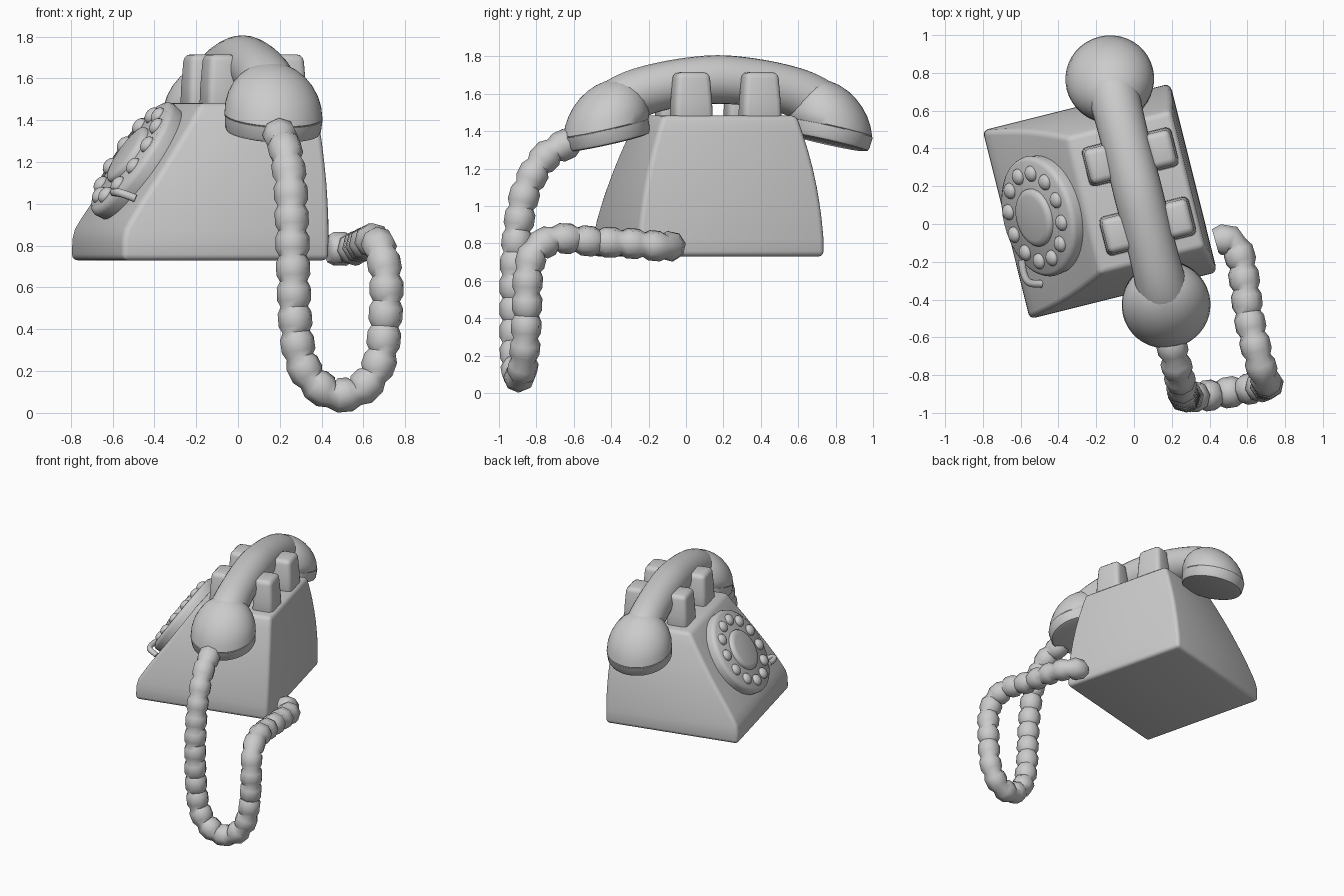
import bpy, bmesh, math
from mathutils import Vector, Matrix

if "Cube" in bpy.data.objects:
    bpy.data.objects.remove(bpy.data.objects["Cube"])

# The phone stands turned 14 degrees; parts are built in its local frame
PHONE = Matrix.Translation((-0.18, 0.12, 0)) @ Matrix.Rotation(math.radians(14), 4, 'Z')


def finish(name, bm, matrix=PHONE, angle=40):
    bmesh.ops.recalc_face_normals(bm, faces=bm.faces)
    me = bpy.data.meshes.new(name)
    bm.to_mesh(me)
    bm.free()
    for p in me.polygons:
        p.use_smooth = True
    me.set_sharp_from_angle(angle=math.radians(angle))
    ob = bpy.data.objects.new(name, me)
    ob.matrix_world = matrix
    bpy.context.collection.objects.link(ob)
    return ob


def loft(rings):
    """Skin closed rings of points and cap both ends."""
    bm = bmesh.new()
    rows = [[bm.verts.new(p) for p in r] for r in rings]
    n = len(rows[0])
    for a, b in zip(rows, rows[1:]):
        for i in range(n):
            j = (i + 1) % n
            bm.faces.new((a[i], a[j], b[j], b[i]))
    bm.faces.new(rows[0])
    bm.faces.new(rows[-1])
    return bm


def rect(u0, u1, w, z):
    return [(u0, -w, z), (u1, -w, z), (u1, w, z), (u0, w, z)]


def lathe(profile, n=40, lean=0):
    """Turned profile; lean slides the upper rings sideways in y."""
    z0 = profile[0][1]
    return loft([[(r * math.cos(2 * math.pi * i / n), r * math.sin(2 * math.pi * i / n) + lean * (z - z0), z)
                  for i in range(n)] for r, z in profile])


def round_edges(bm, width, angle=40):
    bmesh.ops.recalc_face_normals(bm, faces=bm.faces)
    edges = [e for e in bm.edges if e.calc_face_angle(0) > math.radians(angle)]
    bmesh.ops.bevel(bm, geom=edges, offset=width, segments=3, profile=0.5, affect='EDGES')


def smooth_path(points, steps=12):
    """Catmull-Rom curve through the points (any dimension)."""
    p = [Vector(q) for q in points]
    p = [2 * p[0] - p[1]] + p + [2 * p[-1] - p[-2]]
    out = []
    for a, b, c, d in zip(p, p[1:], p[2:], p[3:]):
        for k in range(steps):
            t = k / steps
            out.append(0.5 * (2 * b + (c - a) * t + (2 * a - 5 * b + 4 * c - d) * t * t
                              + (3 * b - a - 3 * c + d) * t ** 3))
    return out + [p[-2]]


def sweep(path, radii, n, up):
    """Tube along the path with a radius for each point."""
    rings, side = [], Vector(up)
    for i, c in enumerate(path):
        t = (path[min(i + 1, len(path) - 1)] - path[max(i - 1, 0)]).normalized()
        side = (side - t * side.dot(t)).normalized()
        other = t.cross(side)
        rings.append([c + radii[i] * (side * math.cos(2 * math.pi * k / n)
                                      + other * math.sin(2 * math.pi * k / n)) for k in range(n)])
    return loft(rings)


# Body: straight front lip, sloping dial face, bulging sides
levels = [(-0.512, 0.508, 0.515, 0.73), (-0.51, 0.51, 0.513, 0.83), (-0.498, 0.511, 0.508, 0.88),
          (-0.468, 0.512, 0.503, 0.93), (-0.416, 0.511, 0.492, 1.01), (-0.352, 0.509, 0.477, 1.1),
          (-0.281, 0.504, 0.456, 1.2), (-0.213, 0.498, 0.43, 1.3), (-0.144, 0.489, 0.40, 1.4),
          (-0.09, 0.48, 0.372, 1.483)]
body = loft([rect(*l) for l in levels])
round_edges(body, 0.028)
finish("body", body)

# Cradle prongs
for i, su in enumerate((-1, 1)):
    for j, sv in enumerate((-1, 1)):
        rings = []
        for hu, hv, z in ((0.08, 0.108, 1.45), (0.077, 0.103, 1.56), (0.066, 0.092, 1.715)):
            rings.append([(0.213 + su * 0.166 + x, sv * 0.189 + y, q)
                          for x, y, q in rect(-hu, hu, hv, z)])
        bm = loft(rings)
        round_edges(bm, 0.032)
        finish(f"cradle_prong_{i}{j}", bm)

# Dial plate and centre disc
n_axis = Vector((-0.826, 0, 0.564))
t_axis = Vector((0.564, 0, 0.826))
dial = Matrix((Vector((0, -1, 0)), t_axis, n_axis)).transposed().to_4x4()
dial.translation = (-0.302, 0, 1.197)
DIAL = PHONE @ dial
finish("dial_plate", lathe([(0.315, -0.04), (0.325, 0.03), (0.318, 0.048), (0.3, 0.06), (0.01, 0.062)], 48), DIAL)
finish("dial_centre", lathe([(0.155, 0.05), (0.155, 0.072), (0.145, 0.085), (0.12, 0.091), (0.01, 0.094)]), DIAL)

# Ring of finger studs
for k in range(12):
    a = math.radians(30 * k + 15)
    bm = bmesh.new()
    bmesh.ops.create_uvsphere(bm, u_segments=16, v_segments=10, radius=1)
    m = Matrix.Translation((0.238 * math.cos(a), 0.238 * math.sin(a), 0.062))
    finish(f"finger_stud_{k}", bm, DIAL @ m @ Matrix.Diagonal((0.043, 0.043, 0.03, 1)), 80)

# Finger stop hooked over the dial rim
stop = smooth_path([(0.2, -0.215, 0.065), (0.27, -0.22, 0.07), (0.325, -0.215, 0.055), (0.35, -0.2, -0.01)], 5)
finish("finger_stop", sweep(stop, [0.02] * len(stop), 10, (0, 1, 0)), DIAL, 60)

# Handset grip, mirrored about the middle, with flared ends
half = [(0, 1.676, 0.13), (0.2, 1.66, 0.128), (0.38, 1.622, 0.13), (0.5, 1.575, 0.136), (0.6, 1.5, 0.15)]
grip = smooth_path([(-v, z, r) for v, z, r in half[:0:-1]] + half, 6)
finish("handset_grip", sweep([Vector((0.207, v, z)) for v, z, r in grip],
                             [q[2] for q in grip], 28, (1, 0, 0)), angle=60)

# Ear and mouth cups: lip plus dome, tilted outward, dome leaning to the grip
dome = [(0.235 * math.cos(math.radians(a)), 0.085 + 0.24 * math.sin(math.radians(a)))
        for a in range(0, 85, 12)] + [(0.01, 0.325)]
for name, s in (("mouth_cup", -1), ("ear_cup", 1)):
    m = PHONE @ Matrix.Translation((0.207, s * 0.6, 1.338)) @ Matrix.Rotation(math.radians(-13 * s), 4, 'X')
    finish(name + "_lip", lathe([(0.01, 0), (0.2, 0), (0.222, 0.006), (0.23, 0.02), (0.235, 0.08), (0.2, 0.082)]), m)
    finish(name + "_dome", lathe([(0.2, 0.07), (0.228, 0.076)] + dome, lean=-0.3 * s), m)

# Coiled cord as a low-poly beaded tube
route = smooth_path([(0.19, -0.60, 1.35), (0.225, -0.75, 1.265), (0.25, -0.85, 1.1), (0.258, -0.895, 0.9),
                     (0.265, -0.915, 0.65), (0.275, -0.915, 0.42), (0.305, -0.915, 0.24), (0.38, -0.91, 0.13),
                     (0.48, -0.895, 0.083), (0.6, -0.875, 0.12), (0.68, -0.86, 0.25), (0.705, -0.85, 0.45),
                     (0.71, -0.845, 0.62), (0.69, -0.81, 0.76), (0.655, -0.69, 0.825), (0.61, -0.5, 0.81),
                     (0.585, -0.3, 0.80), (0.555, -0.15, 0.785), (0.50, -0.08, 0.785), (0.43, -0.09, 0.785)], 16)
dist = [0]
for a, b in zip(route, route[1:]):
    dist.append(dist[-1] + (b - a).length)


def at(s):
    i = max(k for k in range(len(dist) - 1) if dist[k] <= s)
    return route[i].lerp(route[i + 1], min(1, (s - dist[i]) / (dist[i + 1] - dist[i])))


beads = round(dist[-1] / 0.123)
pts, radii = [], []
for b in range(beads):
    for f, r in ((0, 0.066), (0.25, 0.082), (0.75, 0.082)):
        pts.append(at((b + f) * dist[-1] / beads))
        radii.append(r)
pts.append(route[-1])
radii.append(0.066)
finish("cord", sweep(pts, radii, 8, (1, 0, 0)), Matrix.Identity(4), 50)
